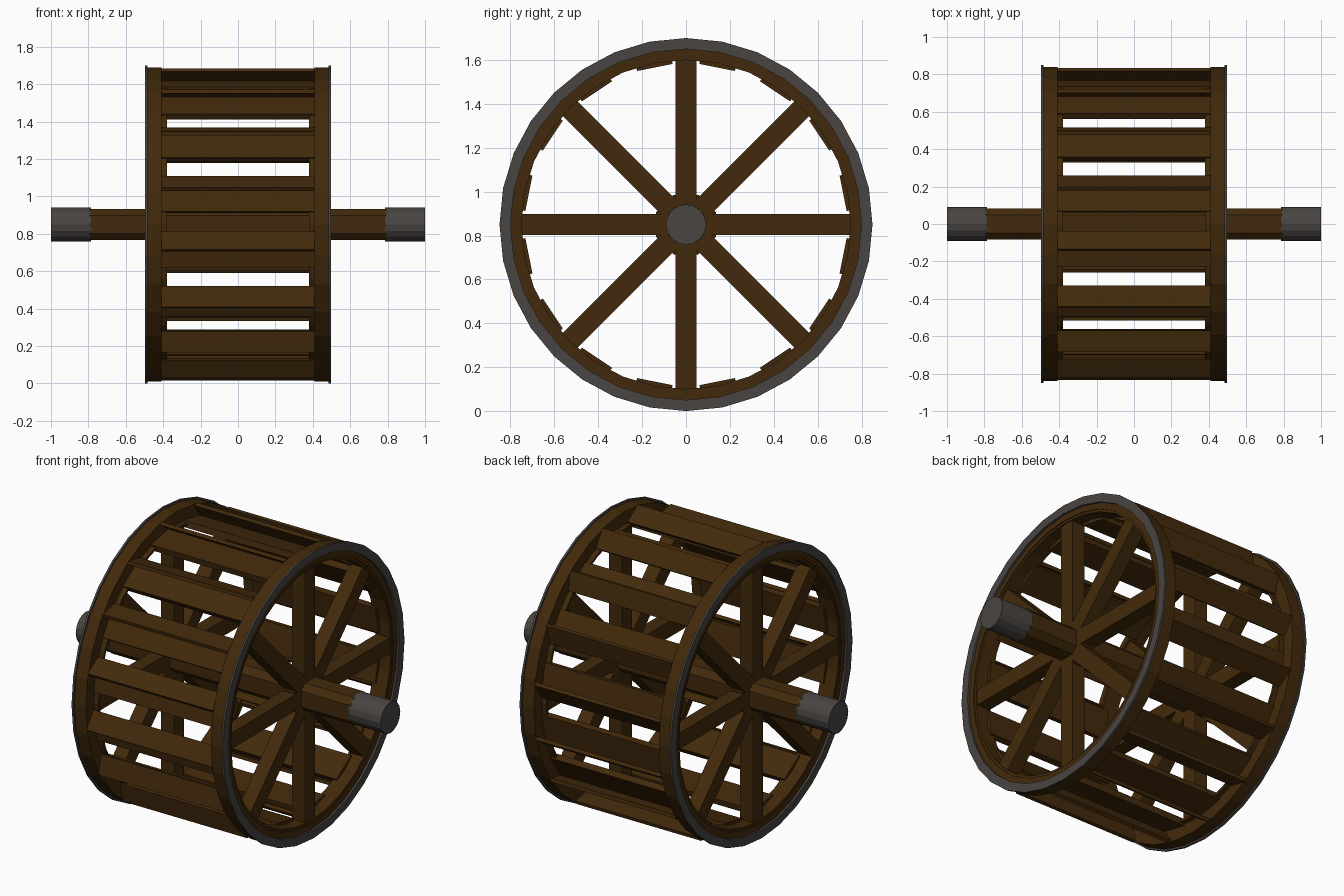
import bpy, bmesh
from math import cos, sin, pi, radians
from mathutils import Matrix, Vector

if "Cube" in bpy.data.objects:
    bpy.data.objects.remove(bpy.data.objects["Cube"], do_unlink=True)

CENTRE = Vector((0, 0, 0.85))
STEP = 2 * pi / 16


def material(name, rgb):
    m = bpy.data.materials.new(name)
    m.use_nodes = True
    m.diffuse_color = (*rgb, 1)
    m.node_tree.nodes["Principled BSDF"].inputs["Base Color"].default_value = (*rgb, 1)
    return m


wood = material("dark wood", (0.055, 0.023, 0.0035))
iron = material("grey iron", (0.066, 0.059, 0.054))


def finish(name, bm, mat):
    bmesh.ops.recalc_face_normals(bm, faces=bm.faces)
    mesh = bpy.data.meshes.new(name)
    bm.to_mesh(mesh)
    bm.free()
    mesh.materials.append(mat)
    ob = bpy.data.objects.new(name, mesh)
    ob.location = CENTRE
    bpy.context.collection.objects.link(ob)


def box(bm, centre, size, angle=0, tilt=0):
    """Box placed at local (x, tangent, radius), tilted, then turned about the axle."""
    m = (Matrix.Rotation(angle, 4, "X") @ Matrix.Translation(centre)
         @ Matrix.Rotation(tilt, 4, "X") @ Matrix.Diagonal((*size, 1)))
    bmesh.ops.create_cube(bm, size=1, matrix=m)


def cylinder(name, x0, x1, radius, sides, mat, turn=0):
    bm = bmesh.new()
    m = (Matrix.Translation(((x0 + x1) / 2, 0, 0)) @ Matrix.Rotation(turn, 4, "X")
         @ Matrix.Rotation(pi / 2, 4, "Y"))
    bmesh.ops.create_cone(bm, cap_ends=True, segments=sides, radius1=radius,
                          radius2=radius, depth=abs(x1 - x0), matrix=m)
    finish(name, bm, mat)


def ring(name, x0, x1, inner, outer, mat, sides=32):
    bm = bmesh.new()
    profile = [(x0, inner), (x1, inner), (x1, outer), (x0, outer)]
    loops = [[bm.verts.new((x, r * sin(2 * pi * i / sides), r * cos(2 * pi * i / sides)))
              for x, r in profile] for i in range(sides)]
    for i in range(sides):
        a, b = loops[i], loops[(i + 1) % sides]
        for j in range(4):
            k = (j + 1) % 4
            bm.faces.new((a[j], a[k], b[k], b[j]))
    finish(name, bm, mat)


# Square axle with chamfered corners running through both wheels
bm = bmesh.new()
box(bm, (0, 0, 0), (1.59, 0.164, 0.164))
long_edges = [e for e in bm.edges if abs(e.verts[0].co.x - e.verts[1].co.x) > 1]
bmesh.ops.bevel(bm, geom=long_edges, offset=0.035, segments=1, affect="EDGES")
finish("axle", bm, wood)

for side, s in (("left", 1), ("right", -1)):
    # Wooden rim with inner lip, iron tyre plate
    ring(side + "_rim", s * 0.41, s * 0.485, 0.764, 0.84, wood)
    ring(side + "_rim_lip", s * 0.38, s * 0.48, 0.75, 0.765, wood)
    ring(side + "_iron_hoop", s * 0.485, s * 0.497, 0.80, 0.85, iron)

    # Hub and eight spokes
    cylinder(side + "_hub", s * 0.395, s * 0.465, 0.147, 8, wood, pi / 8)
    bm = bmesh.new()
    for i in range(8):
        box(bm, (s * 0.43, 0, 0.41), (0.085, 0.095, 0.69), i * pi / 4)
    finish(side + "_spokes", bm, wood)

    # Iron axle cap
    cylinder(side + "_axle_cap", s * 0.785, s * 1.0, 0.092, 16, iron)

# Inner boards lying along the rim
bm = bmesh.new()
for i in range(16):
    box(bm, (0, 0, 0.748), (0.82, 0.165, 0.036), (i + 0.5) * STEP)
finish("inner_boards", bm, wood)

# Outer paddles leaning across the rim, rooted at one edge of each inner board
bm = bmesh.new()
for i in range(16):
    box(bm, (0, 0.066, 0.796), (0.82, 0.116, 0.02), (i + 0.5) * STEP, radians(-46))
finish("outer_paddles", bm, wood)
